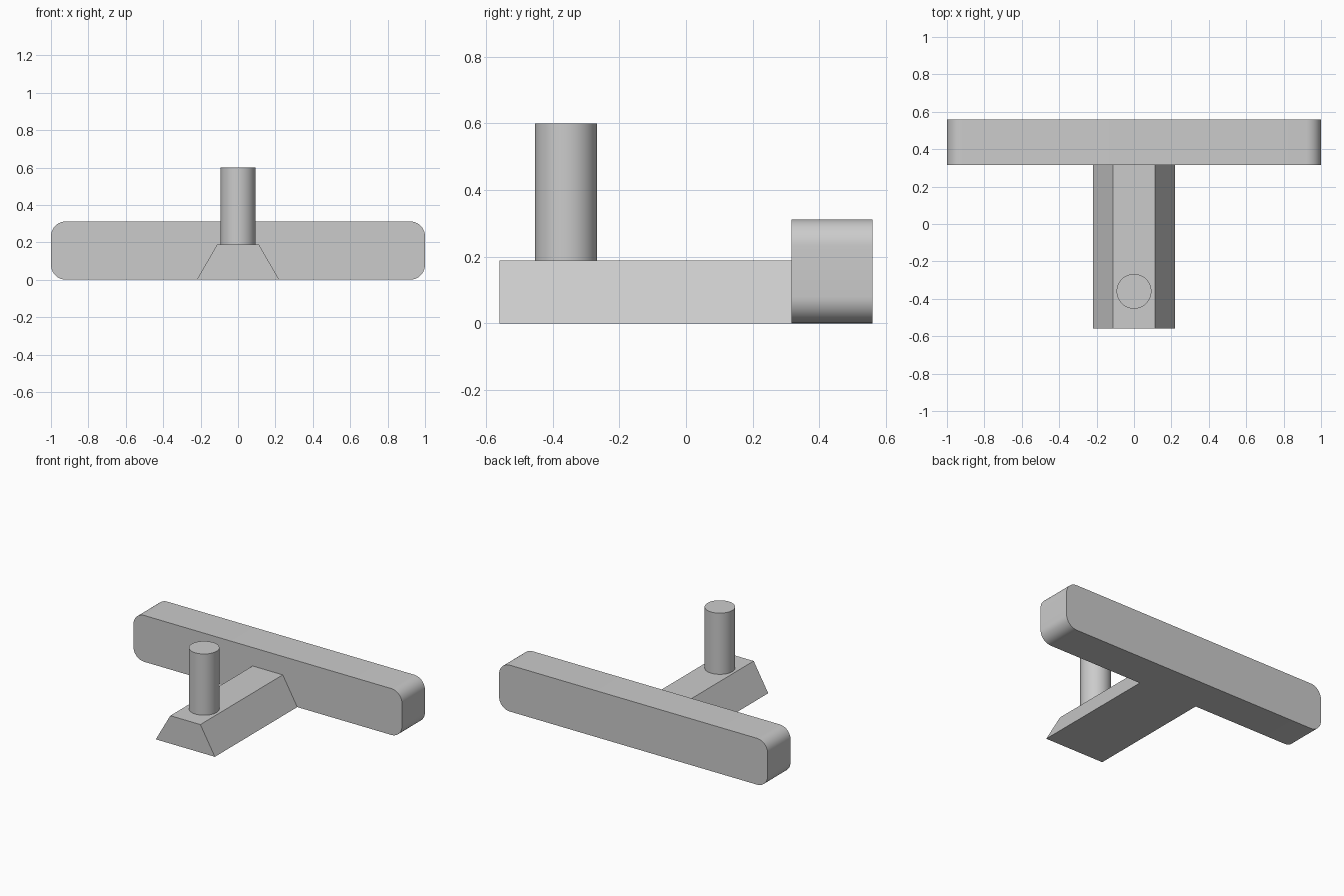
import bpy, bmesh, math

old = bpy.data.objects.get("Cube")
if old:
    bpy.data.objects.remove(old, do_unlink=True)

grey = bpy.data.materials.new("light grey")
grey.use_nodes = True
colour = (0.6, 0.6, 0.6, 1)
grey.diffuse_color = colour
grey.node_tree.nodes["Principled BSDF"].inputs["Base Color"].default_value = colour


def finish(obj):
    obj.data.materials.append(grey)
    bpy.ops.object.select_all(action='DESELECT')
    obj.select_set(True)
    bpy.context.view_layer.objects.active = obj
    bpy.ops.object.shade_smooth_by_angle(angle=math.radians(30))


def extrude_profile(name, points, y0, y1):
    """Extrude an XZ outline along y."""
    bm = bmesh.new()
    face = bm.faces.new([bm.verts.new((x, y0, z)) for x, z in points])
    moved = bmesh.ops.extrude_face_region(bm, geom=[face])["geom"]
    verts = [v for v in moved if isinstance(v, bmesh.types.BMVert)]
    bmesh.ops.translate(bm, verts=verts, vec=(0, y1 - y0, 0))
    bmesh.ops.recalc_face_normals(bm, faces=bm.faces)
    mesh = bpy.data.meshes.new(name)
    bm.to_mesh(mesh)
    bm.free()
    obj = bpy.data.objects.new(name, mesh)
    bpy.context.collection.objects.link(obj)
    finish(obj)


def rounded_outline(half_width, height, radius, steps=10):
    """Rectangle standing on z = 0 with four rounded corners."""
    centres = [(half_width - radius, height - radius), (radius - half_width, height - radius),
               (radius - half_width, radius), (half_width - radius, radius)]
    points = []
    for i, (cx, cz) in enumerate(centres):
        for s in range(steps + 1):
            a = math.pi / 2 * (i + s / steps)
            points.append((cx + radius * math.cos(a), cz + radius * math.sin(a)))
    return points


# Wide bar with rounded ends across the back
extrude_profile("cross_bar", rounded_outline(1.0, 0.312, 0.08), 0.316, 0.56)

# Tapered rail running forward from the bar
extrude_profile("tapered_rail", [(-0.22, 0), (0.22, 0), (0.112, 0.188), (-0.112, 0.188)], -0.56, 0.316)

# Upright peg near the front of the rail
bpy.ops.mesh.primitive_cylinder_add(vertices=48, radius=0.093, depth=0.412, location=(0, -0.36, 0.394))
peg = bpy.context.object
peg.name = "upright_peg"
finish(peg)
